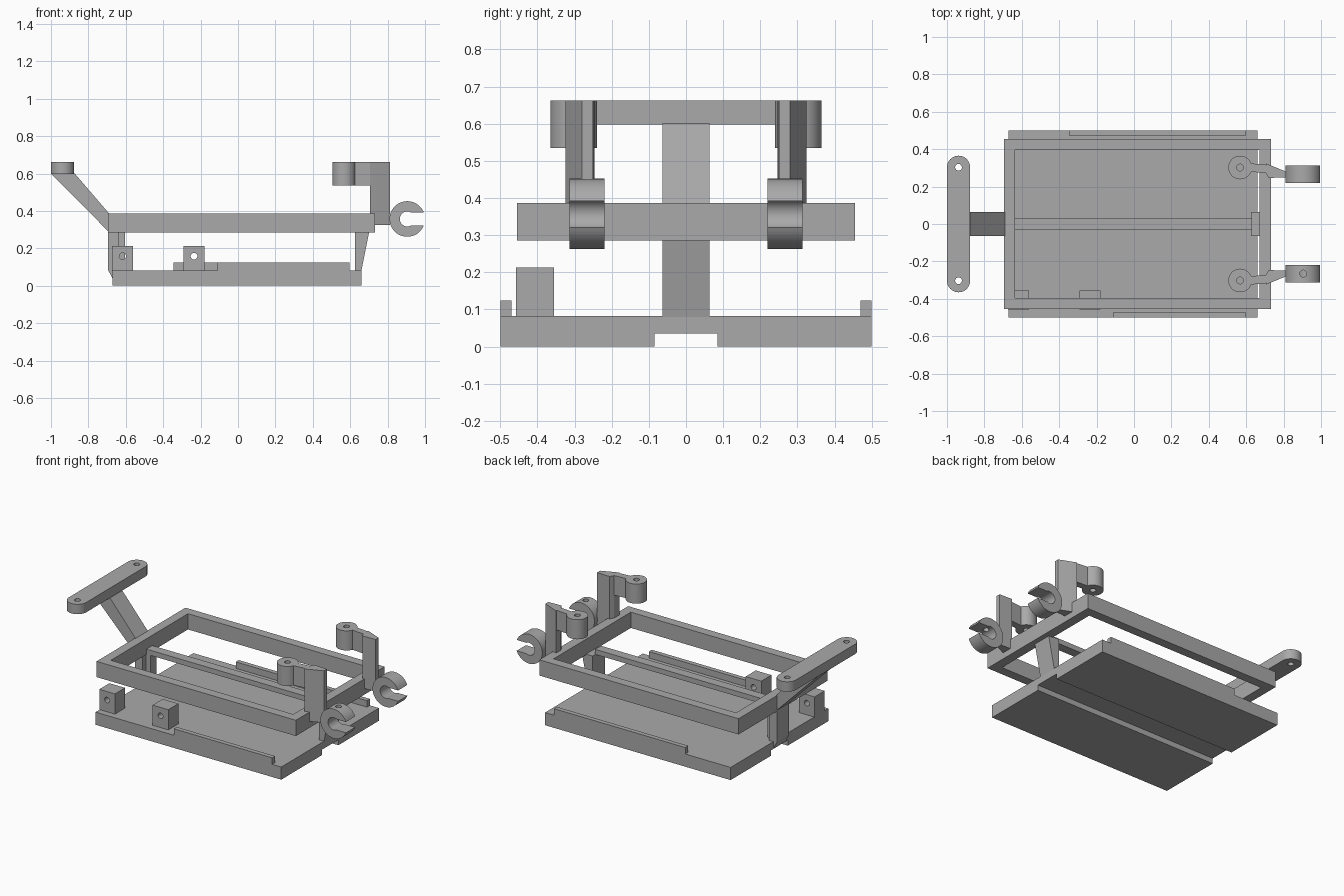
import bpy, bmesh
from math import sin, cos, pi, asin, radians

cube = bpy.data.objects.get("Cube")
if cube:
    bpy.data.objects.remove(cube, do_unlink=True)

grey = bpy.data.materials.new("plain grey")
grey.use_nodes = True
GREY = (0.4, 0.4, 0.4, 1)
grey.diffuse_color = GREY
grey.node_tree.nodes["Principled BSDF"].inputs["Base Color"].default_value = GREY


def arc(cx, cy, r, a, b, n=32):
    """Points along an arc from angle a to b."""
    return [(cx + r * cos(a + (b - a) * i / n), cy + r * sin(a + (b - a) * i / n))
            for i in range(n + 1)]


def prism(name, profile, lo, hi, axis="z", smooth=False):
    """Extrude a profile: (y,z) along x, (x,z) along y, or (x,y) along z."""
    place = {"x": lambda u, v, w: (w, u, v),
             "y": lambda u, v, w: (u, w, v),
             "z": lambda u, v, w: (u, v, w)}[axis]
    bm = bmesh.new()
    face = bm.faces.new([bm.verts.new(place(u, v, lo)) for u, v in profile])
    moved = bmesh.ops.extrude_face_region(bm, geom=[face])["geom"]
    bmesh.ops.translate(bm, vec=place(0, 0, hi - lo),
                        verts=[g for g in moved if isinstance(g, bmesh.types.BMVert)])
    bmesh.ops.recalc_face_normals(bm, faces=bm.faces)
    mesh = bpy.data.meshes.new(name)
    bm.to_mesh(mesh)
    bm.free()
    mesh.materials.append(grey)
    ob = bpy.data.objects.new(name, mesh)
    bpy.context.collection.objects.link(ob)
    if smooth:
        shade(ob)
    return ob


def shade(ob):
    bpy.ops.object.select_all(action="DESELECT")
    ob.select_set(True)
    bpy.context.view_layer.objects.active = ob
    bpy.ops.object.shade_smooth_by_angle(angle=radians(30))


def rect(u0, u1, v0, v1):
    return [(u0, v0), (u1, v0), (u1, v1), (u0, v1)]


def box(name, x0, x1, y0, y1, z0, z1):
    return prism(name, rect(x0, x1, y0, y1), z0, z1)


def circle(u, v, r):
    return arc(u, v, r, 0, 2 * pi)[:-1]


def cut(ob, cutter):
    """Subtract a cutter, then discard it."""
    mod = ob.modifiers.new("cut", "BOOLEAN")
    mod.operation, mod.solver, mod.object = "DIFFERENCE", "EXACT", cutter
    bpy.context.view_layer.objects.active = ob
    bpy.ops.object.modifier_apply(modifier=mod.name)
    bpy.data.objects.remove(cutter, do_unlink=True)


HOLE = 0.018

# Base plate with a channel underneath
channel = [(-0.5, 0), (-0.085, 0), (-0.085, 0.035), (0.085, 0.035),
           (0.085, 0), (0.5, 0), (0.5, 0.082), (-0.5, 0.082)]
prism("base_plate", channel, -0.67, 0.66, "x")
box("front_rail", -0.11, 0.595, -0.5, -0.47, 0.08, 0.124)
box("back_rail", -0.345, 0.595, 0.47, 0.5, 0.08, 0.124)

# Drilled blocks on the front edge
for name, x in (("left_block", -0.617), ("right_block", -0.235)):
    block = box(name, x - 0.056, x + 0.056, -0.458, -0.355, 0.08, 0.213)
    cut(block, prism("drill", circle(x, 0.158, HOLE), -0.6, -0.2, "y"))
    shade(block)

# Rectangular upper frame
frame = box("upper_frame", -0.695, 0.733, -0.455, 0.455, 0.285, 0.387)
cut(frame, box("opening", -0.635, 0.672, -0.395, 0.395, 0.2, 0.5))

# End posts and the rib that joins them
post = 0.063
prism("rear_post", [(-0.67, 0.036), (-0.64, 0.036), (-0.64, 0.3),
                    (-0.695, 0.3), (-0.695, 0.085)], -post, post, "y")
prism("clip_end_post", [(0.625, 0.08), (0.66, 0.08), (0.702, 0.29), (0.625, 0.29)],
      -post, post, "y")
rib = [(-0.64, 0.08), (-0.605, 0.08), (-0.605, 0.287), (0.63, 0.287),
       (0.63, 0.32), (-0.64, 0.32)]
prism("centre_rib", rib, -0.03, 0.03, "y")

# Sloping arm with a drilled crossbar
prism("sloping_arm", [(-1, 0.6), (-0.69, 0.287), (-0.69, 0.387), (-0.873, 0.6)],
      -post, post, "y")
bar_x, bar_r = -0.938, 0.062
ends = 0.365 - bar_r
crossbar = prism("crossbar", arc(bar_x, ends, bar_r, 0, pi)
                 + arc(bar_x, -ends, bar_r, pi, 2 * pi), 0.598, 0.662)
for side in (-1, 1):
    cut(crossbar, prism("drill", circle(bar_x, side * ends, HOLE), 0.5, 0.8))
shade(crossbar)

# Mirrored pair of hooks, columns and open ring clips
clip_x, clip_z, outer, inner, slot = 0.905, 0.357, 0.095, 0.04, 0.035
a, b = asin(slot / outer), asin(slot / inner)
ring = (arc(clip_x, clip_z, outer, a, 2 * pi - a, 48)
        + arc(clip_x, clip_z, inner, 2 * pi - b, b))
for side, label in ((-1, "front"), (1, "back")):
    lug = prism(label + "_lug", circle(0.567, side * 0.302, 0.063), 0.535, 0.662)
    cut(lug, prism("drill", circle(0.567, side * 0.302, HOLE), 0.4, 0.8))
    shade(lug)
    neck = [(0.615, 0.325), (0.71, 0.316), (0.71, 0.272), (0.615, 0.28)]
    prism(label + "_neck", [(x, side * y) for x, y in neck], 0.535, 0.662)
    column = [(0.705, 0.324), (0.74, 0.31), (0.812, 0.28), (0.812, 0.25),
              (0.72, 0.246), (0.705, 0.272)]
    prism(label + "_column", [(x, side * y) for x, y in column], 0.325, 0.662)
    clip = prism(label + "_clip", ring, side * 0.22, side * 0.314, "y")
    if side < 0:
        cut(clip, prism("drill", circle(clip_x, -0.265, HOLE), 0.38, 0.6))
    shade(clip)
